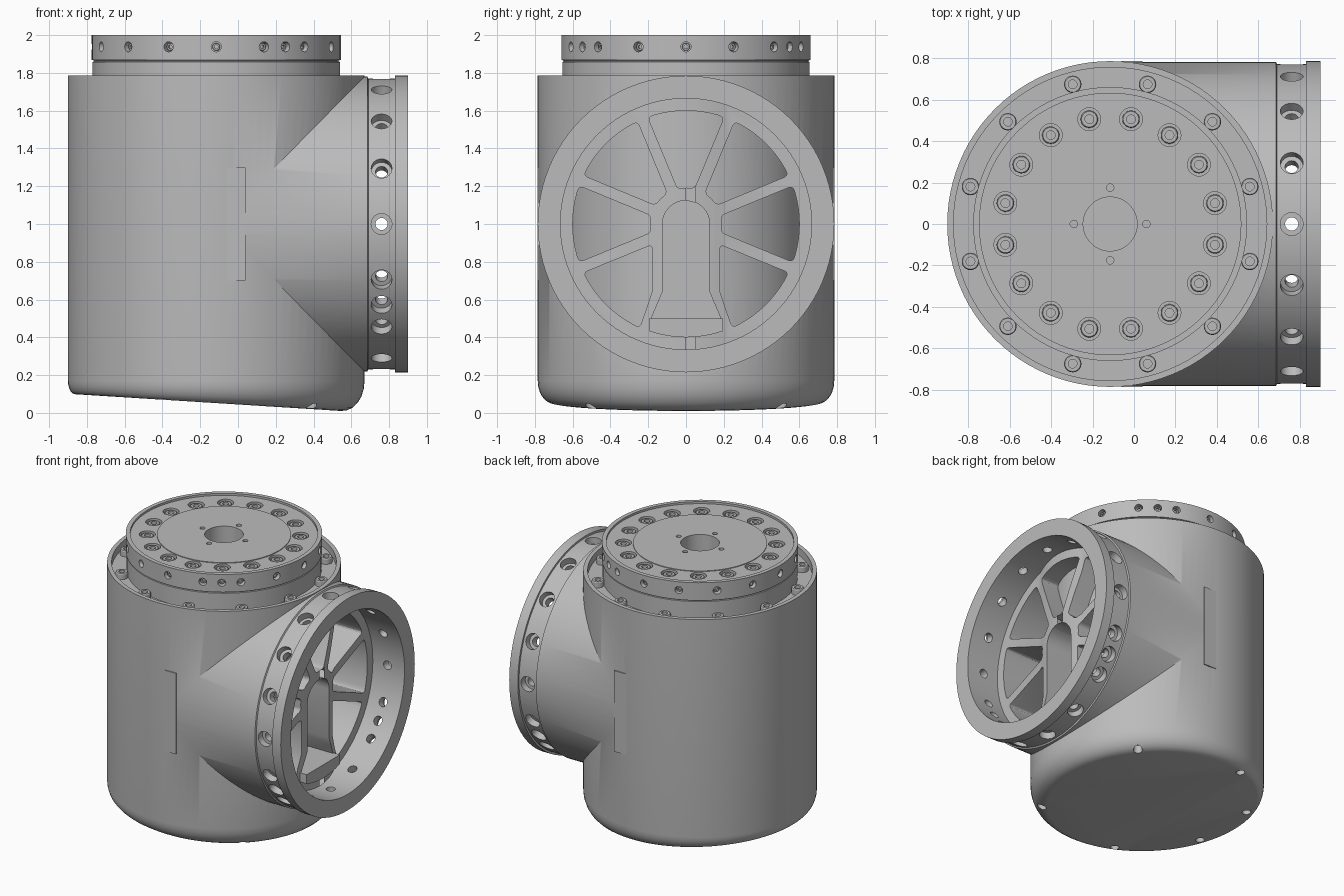
import bpy, bmesh
from math import sin, cos, pi, radians, asin
from mathutils import Matrix, Vector

cube = bpy.data.objects.get("Cube")
if cube:
    bpy.data.objects.remove(cube)

T, R = Matrix.Translation, Matrix.Rotation
CX = -0.115           # axis of the upright barrel
SEG = 96
UPRIGHT = T((CX, 0, 0))
SIDEWAYS = T((0, 0, 1)) @ R(pi / 2, 4, 'Y')

grey = bpy.data.materials.new("machined_grey")
grey.use_nodes = True
grey.diffuse_color = (0.5, 0.5, 0.5, 1)
grey.node_tree.nodes["Principled BSDF"].inputs["Base Color"].default_value = (0.5, 0.5, 0.5, 1)


def lathe(bm, profile, n, mat):
    """Revolve (radius, height) points about local z, closing both ends."""
    rings = [[bm.verts.new(mat @ Vector((r * cos(2 * pi * i / n), r * sin(2 * pi * i / n), h)))
              for i in range(n)] for r, h in profile]
    for a, b in zip(rings, rings[1:]):
        for i in range(n):
            j = (i + 1) % n
            bm.faces.new((a[i], a[j], b[j], b[i]))
    bm.faces.new(rings[0][::-1])
    bm.faces.new(rings[-1])


def prism(bm, pts, x0, x1, corner=0.0):
    """Extrude a (y, z) outline along x, rounding its sharp corners."""
    a = [bm.verts.new((x0, y, z + 1)) for y, z in pts]
    b = [bm.verts.new((x1, y, z + 1)) for y, z in pts]
    n = len(pts)
    sides = [bm.faces.new((a[i], a[(i + 1) % n], b[(i + 1) % n], b[i])) for i in range(n)]
    bm.faces.new(a[::-1])
    bm.faces.new(b)
    if corner:
        bm.normal_update()
        sharp = [e for e in {e for f in sides for e in f.edges}
                 if abs(e.verts[0].co.x - e.verts[1].co.x) > 0.01 and e.calc_face_angle() > 0.5]
        bmesh.ops.bevel(bm, geom=sharp, offset=corner, segments=3, profile=0.5, affect='EDGES')


def make(name, bm):
    bmesh.ops.recalc_face_normals(bm, faces=bm.faces)
    me = bpy.data.meshes.new(name)
    bm.to_mesh(me)
    bm.free()
    ob = bpy.data.objects.new(name, me)
    bpy.context.collection.objects.link(ob)
    me.materials.append(grey)
    return ob


def lathes(name, profile, n, mats):
    bm = bmesh.new()
    for m in mats:
        lathe(bm, profile, n, m)
    return make(name, bm)


def boolean(ob, other, op='DIFFERENCE', keep=False):
    mod = ob.modifiers.new("bool", 'BOOLEAN')
    mod.operation, mod.solver, mod.object = op, 'EXACT', other
    bpy.context.view_layer.objects.active = ob
    bpy.ops.object.modifier_apply(modifier=mod.name)
    if not keep:
        bpy.data.objects.remove(other)


def around(angles, radius, z):
    return [T((CX + radius * cos(radians(a)), radius * sin(radians(a)), z)) for a in angles]


def arc(r, a0, a1, n):
    return [(r * cos(radians(a0 + (a1 - a0) * i / n)), r * sin(radians(a0 + (a1 - a0) * i / n)))
            for i in range(n + 1)]


def base_z(x):
    return 0.1 - 0.063 * (x + 0.88)


# Upright barrel with rounded, slanted base
SEAM = 0.17
bm = bmesh.new()
steps = 6
fillet = [(0.785 - 0.1 * (1 - sin(i * pi / 2 / steps)), SEAM * (1 - cos(i * pi / 2 / steps)))
          for i in range(steps + 1)]
lathe(bm, fillet + [(0.785, 1.785)], SEG, UPRIGHT)
for v in bm.verts:
    if v.co.z < SEAM - 1e-4:
        dx, dy = v.co.x - CX, v.co.y
        r = (dx * dx + dy * dy) ** 0.5
        inset = (0.785 - r) * (0.8 + 0.45 * dx / r)
        v.co.x, v.co.y = CX + dx / r * (0.785 - inset), dy / r * (0.785 - inset)
        low = base_z(v.co.x)
        v.co.z = low + (SEAM - low) * v.co.z / SEAM
body = make("main_housing", bm)

# Side outlet with bolt ring, flange and bore
outlet = lathes("side_outlet", [(0.78, -0.1), (0.78, 0.685), (0.77, 0.69), (0.77, 0.83), (0.785, 0.83),
                                (0.785, 0.9), (0.665, 0.9), (0.665, 0.64)], SEG, [SIDEWAYS])
boolean(body, outlet, 'UNION')

# Recess under the top flange
boolean(body, lathes("recess_cutter", [(0.755, 1.73), (0.755, 1.9)], SEG, [UPRIGHT]))

# Fan shaped pockets between the web spokes, ending on a round core
bm = bmesh.new()
OUT, HUB, HALF = 0.6, 0.19, 0.03
for c in (0, 45, 90, 135, 180):
    wide = 22.5 - asin(HALF / OUT) * 180 / pi
    narrow = 22.5 - asin(HALF / HUB) * 180 / pi
    prism(bm, arc(OUT, c - wide, c + wide, 10) + arc(HUB, c + narrow, c - narrow, 2), 0.0, 0.7, 0.022)
for s in (1, -1):
    pts = arc(OUT, -66, -25.4, 10) + [(0.18, -0.11), (0.18, -0.36)]
    prism(bm, [(s * y, z) for y, z in pts], 0.0, 0.7, 0.02)
pockets = make("pocket_cutter", bm)
boolean(pockets, lathes("core_cutter", [(0.65, 0.1), (0.65, 1.9)], SEG, [UPRIGHT]))
boolean(body, pockets)

# Keyhole slot, with a shallow ledge at its foot
arch = arc(0.125, 0, 180, 16)
bm = bmesh.new()
prism(bm, arch + [(-0.125, -0.36), (-0.195, -0.525), (0.195, -0.525), (0.125, -0.36)], 0.3, 0.7)
boolean(body, make("slot_cutter", bm))
bm = bmesh.new()
prism(bm, [(-0.195, -0.5)] + arc(OUT, -109, -71, 8) + [(0.195, -0.5)], 0.45, 0.7)
boolean(body, make("ledge_cutter", bm))

# Counterbored radial holes in the outlet ring
ring_angles = [i * 22.5 for i in range(16)] + [-33.75, -146.25]
boolean(body, lathes("ring_hole_cutter", [(0.032, 0.6), (0.032, 0.72), (0.055, 0.72), (0.055, 0.85)], 24,
                     [T((0.76, 0, 1)) @ R(radians(a - 90), 4, 'X') for a in ring_angles]))

# Screw holes in the base
base_holes = [T((m.translation.x, m.translation.y, base_z(m.translation.x)))
              for m in around((45, -45, 112, -112, 160, -160), 0.71, 0)]
boolean(body, lathes("base_hole_cutter", [(0.03, -0.15), (0.03, 0.06)], 16, base_holes))

# Flat panels where the outlet meets the barrel
for side, s in (("front", -1), ("back", 1)):
    bm = bmesh.new()
    bmesh.ops.create_cube(bm, size=1, matrix=T((-0.01, s * 0.7815, 1)) @ Matrix.Diagonal((0.1, 0.008, 0.6, 1)))
    make(side + "_panel", bm)

# Top flange with neck, shallow dish and centre bore
flange = lathes("top_flange", [(0.655, 1.7), (0.655, 1.858), (0.648, 1.86), (0.648, 1.866), (0.66, 1.868),
                               (0.66, 2.0), (0.63, 2.0), (0.63, 1.985), (0.45, 1.985), (0.45, 1.99),
                               (0.13, 1.99), (0.13, 1.85)], SEG, [UPRIGHT])
face_angles = [11.25 + i * 22.5 for i in range(16)]
boolean(flange, lathes("face_pocket_cutter", [(0.055, 1.945), (0.055, 2.05)], 24,
                       around(face_angles, 0.515, 0)))
boolean(flange, lathes("pin_hole_cutter", [(0.018, 1.93), (0.018, 2.05)], 16,
                       around((0, 90, 180, 270), 0.175, 0)))
rim_angles = [i * 22.5 for i in range(16)] + [-56.25, 56.25]
rim = [T((CX, 0, 1.938)) @ R(radians(a), 4, 'Z') @ R(pi / 2, 4, 'Y') for a in rim_angles]
boolean(flange, lathes("rim_pocket_cutter", [(0.027, 0.615), (0.027, 0.7)], 16, rim))


# Socket head screws
def screw(r, h, z=0.0):
    return [(r, z), (r, z + h * 0.85), (r * 0.9, z + h), (r * 0.5, z + h), (r * 0.5, z + h * 0.45)]


lathes("face_screws", screw(0.042, 0.035), 20, around(face_angles, 0.515, 1.943))
lathes("shoulder_screws", screw(0.042, 0.045), 20,
       around([15 + i * 30 for i in range(12)], 0.697, 1.728))
lathes("rim_screws", screw(0.021, 0.025, 0.613), 12, rim)

# Smooth curved surfaces while keeping machined edges crisp
bpy.ops.object.select_all(action='DESELECT')
for ob in bpy.context.collection.objects:
    if ob.type == 'MESH' and grey.name in ob.data.materials:
        ob.select_set(True)
        bpy.context.view_layer.objects.active = ob
bpy.ops.object.shade_smooth_by_angle(angle=radians(30))
